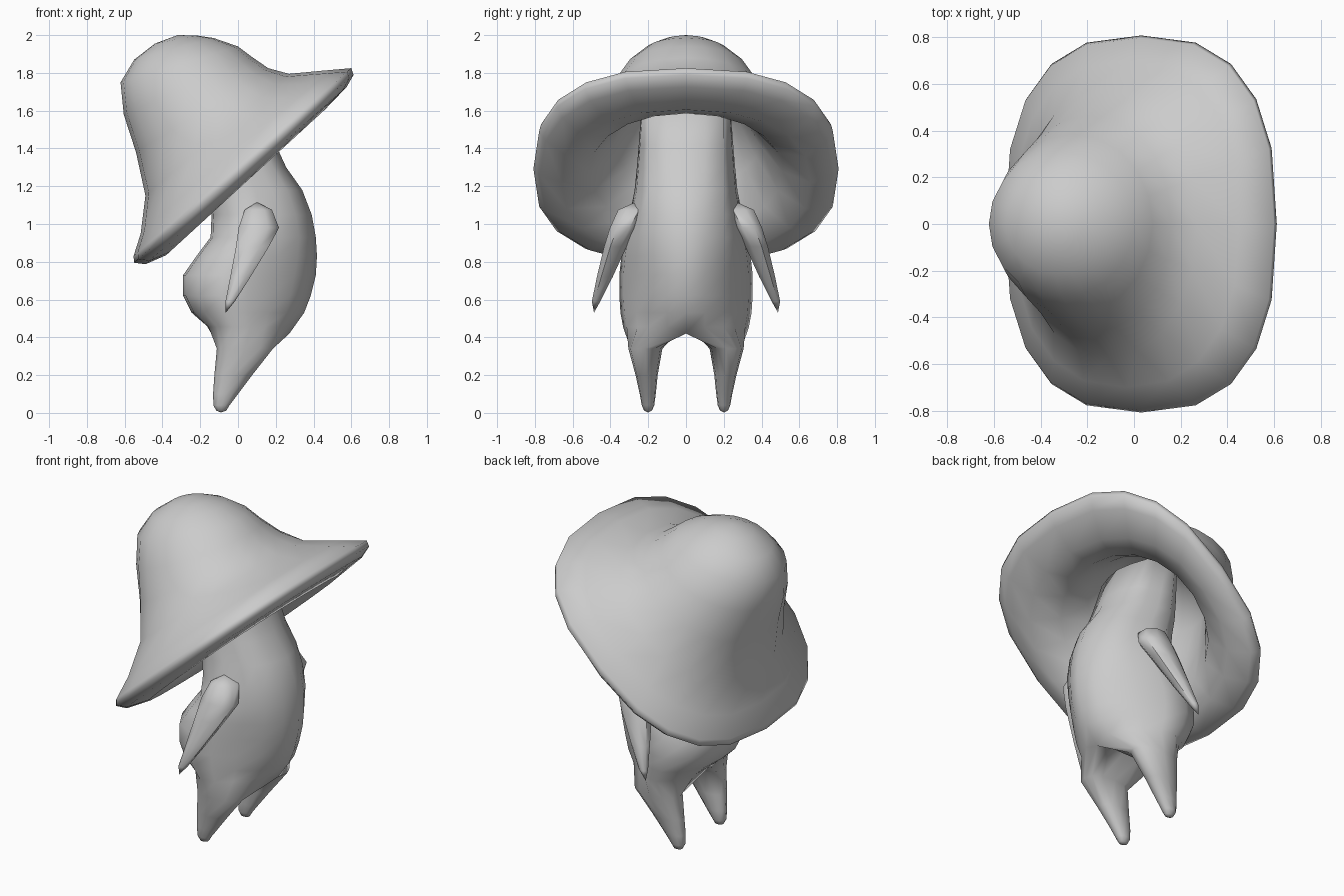
import bpy, bmesh, math

grey = bpy.data.materials.new("plain_grey")
grey.diffuse_color = (0.6, 0.6, 0.6, 1)


def finish(name, bm, angle):
    """Turn a bmesh into a smooth shaded object."""
    bmesh.ops.recalc_face_normals(bm, faces=bm.faces)
    me = bpy.data.meshes.new(name)
    bm.to_mesh(me)
    bm.free()
    ob = bpy.data.objects.new(name, me)
    bpy.context.collection.objects.link(ob)
    me.materials.append(grey)
    bpy.ops.object.select_all(action='DESELECT')
    ob.select_set(True)
    bpy.context.view_layer.objects.active = ob
    bpy.ops.object.shade_smooth_by_angle(angle=math.radians(angle))
    return ob


def ring(bm, sides, power, xl, zl, xr, zr, y0, y1, turn=0.0):
    """Superellipse loop spanning two end points in x/z and a range in y."""
    loop = []
    for i in range(sides):
        a = 2 * math.pi * i / sides + turn
        c, s = math.cos(a), math.sin(a)
        c = math.copysign(abs(c) ** (2 / power), c)
        s = math.copysign(abs(s) ** (2 / power), s)
        loop.append(bm.verts.new(((xl + xr) / 2 + c * (xr - xl) / 2,
                                  (y0 + y1) / 2 + s * (y1 - y0) / 2,
                                  (zl + zr) / 2 + c * (zr - zl) / 2)))
    return loop


def skin(bm, loops):
    for a, b in zip(loops, loops[1:]):
        for i in range(len(a)):
            j = (i + 1) % len(a)
            bm.faces.new((a[i], a[j], b[j], b[i]))


def cap(bm, loop, tip):
    v = bm.verts.new(tip)
    for i in range(len(loop)):
        bm.faces.new((loop[i], loop[(i + 1) % len(loop)], v))


# Tilted mushroom hat: inner cavity, underside lip, rim, then outer crown
hat = [(-0.43, 1.45, 0.05, 1.72, 0.29, 2), (-0.38, 1.20, 0.19, 1.64, 0.39, 2),
       (-0.32, 0.97, 0.31, 1.585, 0.51, 2.1), (-0.38, 0.835, 0.46, 1.605, 0.66, 2.3),
       (-0.49, 0.787, 0.575, 1.725, 0.775, 2.5), (-0.55, 0.795, 0.612, 1.79, 0.808, 2.58),
       (-0.553, 0.83, 0.60, 1.825, 0.798, 2.58),
       (-0.515, 0.95, 0.45, 1.812, 0.70, 2.4), (-0.49, 1.15, 0.27, 1.795, 0.57, 2.15),
       (-0.54, 1.38, 0.16, 1.825, 0.465, 2.1), (-0.605, 1.58, 0.08, 1.88, 0.385, 2),
       (-0.622, 1.75, 0.0, 1.94, 0.31, 2), (-0.55, 1.87, -0.13, 1.985, 0.21, 2),
       (-0.44, 1.955, -0.22, 1.998, 0.11, 2)]
bm = bmesh.new()
loops = [ring(bm, 20, p, a, b, c, d, -w, w) for a, b, c, d, w, p in hat]
skin(bm, loops)
cap(bm, loops[0], (-0.24, 0, 1.72))
cap(bm, loops[-1], (-0.32, 0, 2.0))
finish("hat", bm, 80)

# Body with a rounded front ridge, hollow flanks and full hips: z, back x, front x, half width
body = [(0.455, -0.165, 0.292, 0.333), (0.53, -0.245, 0.35, 0.347),
        (0.62, -0.29, 0.385, 0.353), (0.73, -0.29, 0.412, 0.353),
        (0.83, -0.22, 0.418, 0.342), (0.93, -0.145, 0.412, 0.325),
        (1.05, -0.14, 0.39, 0.298), (1.18, -0.16, 0.34, 0.272),
        (1.30, -0.18, 0.255, 0.26), (1.42, -0.19, 0.20, 0.25),
        (1.62, -0.20, 0.12, 0.235)]
bm = bmesh.new()
loops = []
for z, b, f, w in body:
    half = [(1, 0), (0.89, 0.1), (0.68, 0.2), (0.35, 0.2 + 0.42 * (w - 0.2)),
            (0.0, 0.2 + 0.86 * (w - 0.2)), (-0.4, w), (-0.77, 0.77 * w),
            (-0.96, 0.43 * w), (-1, 0)]
    full = half + [(u, -v) for u, v in half[-2:0:-1]]
    loops.append([bm.verts.new(((b + f) / 2 + u * (f - b) / 2, v, z)) for u, v in full])
skin(bm, loops)
cap(bm, loops[-1], (-0.05, 0, 1.66))

# Legs grow out of the bottom body ring, split by a bridge along the crotch
base = loops[0]
base[0].co = (0.272, 0, 0.42)
base[8].co.z = 0.46
bridge = [bm.verts.new(p) for p in ((-0.06, 0, 0.475), (0.06, 0, 0.47), (0.18, 0, 0.445))]
leg = [(0.34, -0.112, 0.185, 0.125, 0.305), (0.20, -0.125, 0.075, 0.15, 0.267),
       (0.10, -0.132, 0.0, 0.16, 0.245), (0.04, -0.13, -0.045, 0.168, 0.234),
       (0.012, -0.115, -0.062, 0.18, 0.222)]
for side in (1, -1):
    outer = base[0:9] if side > 0 else [base[0]] + base[:7:-1]
    legs = [outer + bridge]
    for z, b, f, i, o in leg:
        legs.append(ring(bm, 12, 2.2, b, z, f, z, i, o, -math.pi / 6))
        for v in legs[-1]:
            v.co.y *= side
    skin(bm, legs)
    cap(bm, legs[-1], (-0.09, 0.2 * side, 0.002))
finish("body_and_legs", bm, 75)

# Pointed arms swept down and back: z, back x, front x, inner y, outer y
arm = [(1.075, 0.03, 0.185, 0.20, 0.365), (0.98, -0.005, 0.225, 0.255, 0.408),
       (0.88, -0.017, 0.17, 0.31, 0.438), (0.72, -0.045, 0.07, 0.385, 0.475),
       (0.59, -0.068, -0.015, 0.452, 0.50)]
for side, name in ((1, "left_arm"), (-1, "right_arm")):
    bm = bmesh.new()
    loops = [ring(bm, 8, 2.2, b, z, f, z, i, o, math.pi / 8) for z, b, f, i, o in arm]
    skin(bm, loops)
    cap(bm, loops[0], (0.1, 0.27, 1.115))
    cap(bm, loops[-1], (-0.065, 0.487, 0.53))
    for v in bm.verts:
        v.co.y *= side
    finish(name, bm, 50)
